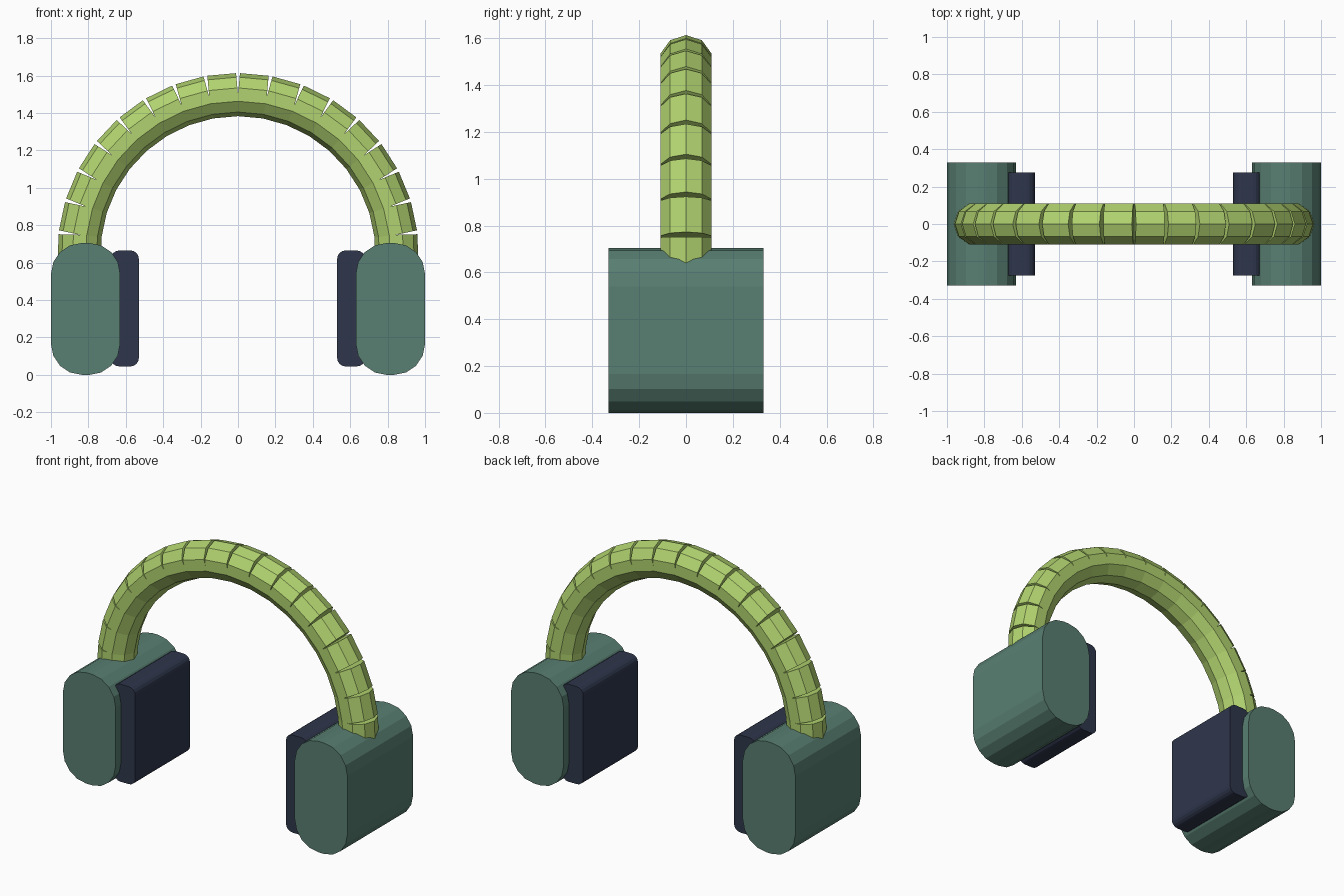
import bpy, bmesh, math
from mathutils import Matrix, Vector

if "Cube" in bpy.data.objects:
    bpy.data.objects.remove(bpy.data.objects["Cube"], do_unlink=True)


def material(name, rgb):
    mat = bpy.data.materials.new(name)
    mat.use_nodes = True
    color = (*rgb, 1)
    mat.diffuse_color = color
    mat.node_tree.nodes["Principled BSDF"].inputs["Base Color"].default_value = color
    return mat


GREEN = material("lime green", (0.44, 0.65, 0.16))
TEAL = material("dull teal", (0.098, 0.209, 0.168))
NAVY = material("dark navy", (0.028, 0.037, 0.072))


def add_object(name, bm, mat):
    bmesh.ops.recalc_face_normals(bm, faces=bm.faces)
    mesh = bpy.data.meshes.new(name)
    bm.to_mesh(mesh)
    bm.free()
    mesh.materials.append(mat)
    obj = bpy.data.objects.new(name, mesh)
    bpy.context.collection.objects.link(obj)
    return obj


def rounded_block(name, mat, center, size, radius):
    """Box whose four edges running front to back are rounded."""
    bm = bmesh.new()
    bmesh.ops.create_cube(bm, size=1)
    bmesh.ops.scale(bm, vec=size, verts=bm.verts)
    edges = [e for e in bm.edges
             if abs(e.verts[0].co.y - e.verts[1].co.y) > 0.1]
    bmesh.ops.bevel(bm, geom=edges, offset=radius, offset_type='OFFSET',
                    segments=4, profile=0.5, affect='EDGES')
    bmesh.ops.translate(bm, vec=center, verts=bm.verts)
    return add_object(name, bm, mat)


# Ear cups and cushions
for side, sign in (("left", 1), ("right", -1)):
    rounded_block(side + "_ear_cup", TEAL, (sign * 0.815, 0, 0.3525),
                  (0.37, 0.66, 0.705), 0.165)
    rounded_block(side + "_ear_cushion", NAVY, (sign * 0.605, 0, 0.355),
                  (0.15, 0.55, 0.62), 0.045)

# Headband: straight ten-sided links along an arc, open on the outside
ARC_RADIUS, TUBE_RADIUS, ARC_Z = 0.847, 0.115, 0.648
STEP = math.radians(10.4)
LINKS = 18
length = 2 * ARC_RADIUS * math.tan(STEP / 2)
band = bmesh.new()
for i in range(LINKS):
    angle = math.pi / 2 + (i - (LINKS - 1) / 2) * STEP
    across = Vector((0, 1, 0))
    radial = Vector((math.cos(angle), 0, math.sin(angle)))
    along = across.cross(radial)
    turn = Matrix((across, radial, along)).transposed().to_4x4()
    place = Matrix.Translation(radial * ARC_RADIUS + Vector((0, 0, ARC_Z)))
    bmesh.ops.create_cone(band, cap_ends=True, segments=10,
                          radius1=TUBE_RADIUS, radius2=TUBE_RADIUS,
                          depth=length, matrix=place @ turn)
add_object("headband", band, GREEN)
